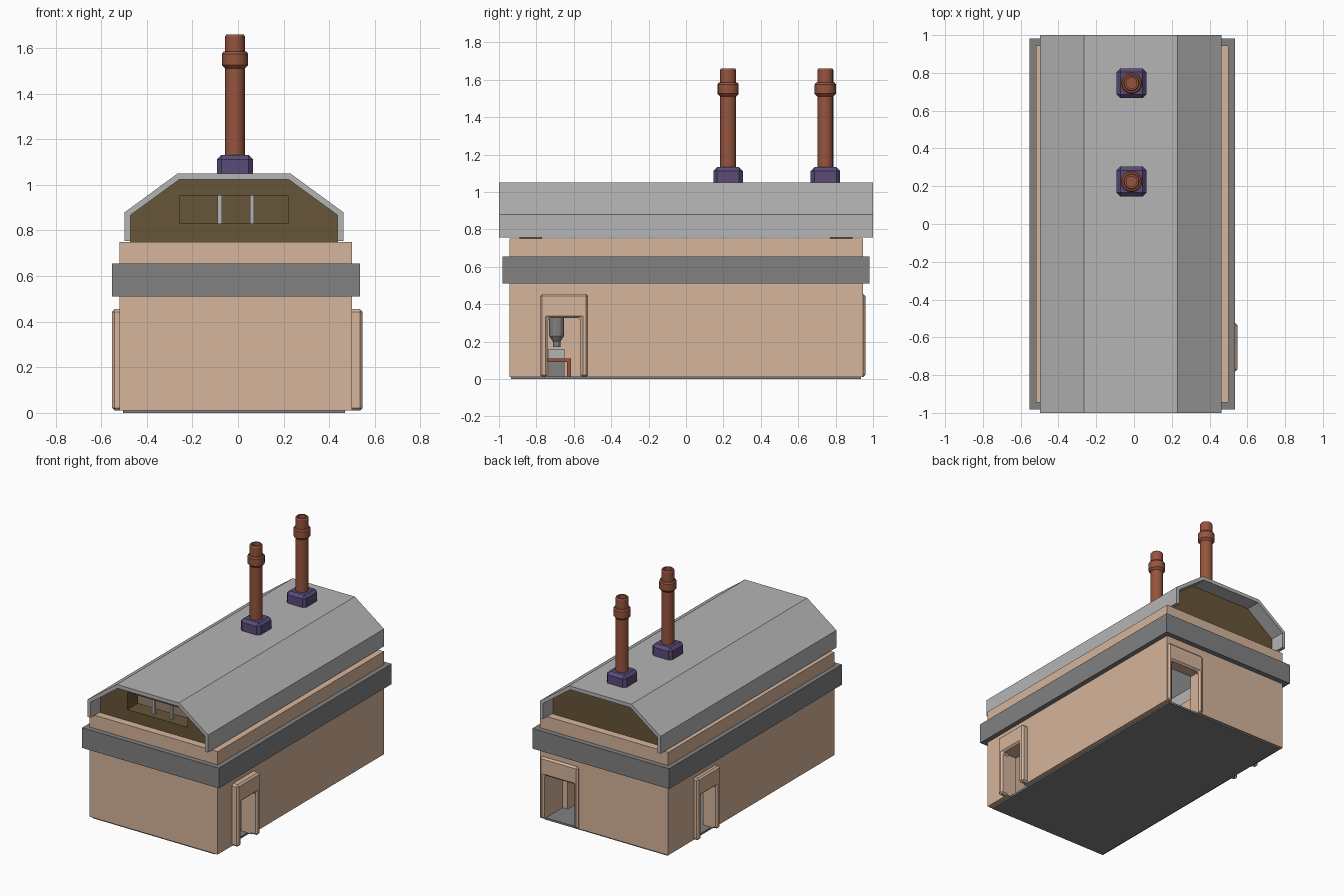
import bpy, bmesh
from math import pi, cos, sin
from mathutils import Matrix, Vector

if "Cube" in bpy.data.objects:
    bpy.data.objects.remove(bpy.data.objects["Cube"])


def mat(name, r, g, b):
    m = bpy.data.materials.new(name)
    m.diffuse_color = (r, g, b, 1)
    m.use_nodes = True
    m.node_tree.nodes["Principled BSDF"].inputs["Base Color"].default_value = m.diffuse_color
    return m


PEACH = mat("plaster", .67, .46, .33)
BAND = mat("dark_grey", .22, .22, .22)
ROOF = mat("roof_grey", .46, .46, .46)
OLIVE = mat("olive_brown", .135, .09, .04)
RUST = mat("rust", .30, .09, .048)
PURPLE = mat("purple", .10, .07, .19)


def make(name, bm, material):
    bmesh.ops.recalc_face_normals(bm, faces=bm.faces[:])
    me = bpy.data.meshes.new(name)
    bm.to_mesh(me)
    bm.free()
    ob = bpy.data.objects.new(name, me)
    bpy.context.collection.objects.link(ob)
    if material:
        me.materials.append(material)
    return ob


def prism(name, pts, y0, y1, material=None, matrix=None):
    """Extrude an (x, z) outline along y."""
    bm = bmesh.new()
    f = bm.faces.new([bm.verts.new((x, y0, z)) for x, z in pts])
    ext = bmesh.ops.extrude_face_region(bm, geom=[f])["geom"]
    bmesh.ops.translate(bm, vec=(0, y1 - y0, 0),
                        verts=[v for v in ext if isinstance(v, bmesh.types.BMVert)])
    if matrix:
        bm.transform(matrix)
    return make(name, bm, material)


def box(name, x0, x1, y0, y1, z0, z1, material=None, matrix=None):
    return prism(name, [(x0, z0), (x1, z0), (x1, z1), (x0, z1)], y0, y1, material, matrix)


def lathe(name, prof, x, y, material, n=16):
    """Revolve an (r, z) profile round a vertical axis."""
    bm = bmesh.new()
    rings = [[bm.verts.new((x + r * cos(2 * pi * i / n), y + r * sin(2 * pi * i / n), z))
              for i in range(n)] for r, z in prof]
    for a, b in zip(rings, rings[1:]):
        for i in range(n):
            j = (i + 1) % n
            bm.faces.new((a[i], a[j], b[j], b[i]))
    bm.faces.new(rings[0])
    bm.faces.new(rings[-1])
    ob = make(name, bm, material)
    bpy.context.view_layer.objects.active = ob
    ob.select_set(True)
    bpy.ops.object.shade_smooth_by_angle(angle=0.5)
    ob.select_set(False)
    return ob


def cut(ob, *cutters):
    for c in cutters:
        c.hide_render = True
        m = ob.modifiers.new("cut", "BOOLEAN")
        m.operation, m.solver, m.object = "DIFFERENCE", "EXACT", c
    dg = bpy.context.evaluated_depsgraph_get()
    me = bpy.data.meshes.new_from_object(ob.evaluated_get(dg))
    ob.modifiers.clear()
    ob.data = me
    for c in cutters:
        bpy.data.objects.remove(c)


def chamfer(ob, w):
    m = ob.modifiers.new("chamfer", "BEVEL")
    m.width, m.segments, m.limit_method = w, 1, "ANGLE"


# Doors: name, centre on wall face, rotation, half width, half opening, protrusion
doors = [("right_door", (.50, -.652), -pi / 2, .129, .088, .047),
         ("left_door", (-.52, .525), pi / 2, .129, .088, .033),
         ("back_door", (.343, .945), 0, .152, .118, .014)]
holes = []
for name, (x, y), ang, w, o, d in doors:
    M = Matrix.Translation((x, y, 0)) @ Matrix.Rotation(ang, 4, "Z")
    holes.append(box(name + "_hole", -o, o, -.2, .1, -.05, .325, None, M))
    arch = [(-w, .01), (-w, .455), (w, .455), (w, .01),
            (o, .01), (o, .325), (-o, .325), (-o, .01)]
    frame = prism(name + "_frame", arch, -.02, d, PEACH, M)
    chamfer(frame, .012)

# Hollow walls
walls = box("walls", -.52, .50, -.945, .945, .01, .75, PEACH)
cut(walls, box("room", -.44, .42, -.865, .865, -.1, .9), *holes)

# Floor slab
box("floor", -.505, .47, -.935, .935, 0, .014, BAND)

# Band round the walls
band = box("wall_band", -.553, .535, -.982, .982, .51, .655, BAND)
cut(band, box("band_core", -.515, .495, -.94, .94, .4, .8))

# Roof shell
outer = [(-.497, .755), (-.497, .88), (-.265, 1.05), (.23, 1.05), (.462, .88), (.462, .755)]
inner = [(-.472, .755), (-.472, .867), (-.257, 1.024), (.222, 1.024), (.437, .867), (.437, .755)]
prism("roof", outer + inner[::-1], -1, 1, ROOF)

# Gable ends, window in the front one
gable_pts = [(-.474, .745)] + inner[1:5] + [(.439, .745)]
gable = prism("front_gable", gable_pts, -.89, -.77, OLIVE)
cut(gable, box("window_hole", -.255, .22, -1, -.7, .83, .953))
prism("back_gable", gable_pts, .77, .89, OLIVE)
for i, x in enumerate((-.08, .062)):
    box(f"window_bar_{i}", x - .009, x + .009, -.85, -.83, .83, .953, ROOF)

# Chimneys
pipe = [(.043, 1.1), (.043, 1.51), (.057, 1.525), (.057, 1.575), (.05, 1.585), (.043, 1.585),
        (.043, 1.652), (.038, 1.66), (.028, 1.66), (.028, 1.56)]
for i, y in enumerate((.225, .745)):
    base = box(f"chimney_base_{i}", -.092, .066, y - .079, y + .079, 1.03, 1.132, PURPLE)
    chamfer(base, .02)
    lathe(f"chimney_pipe_{i}", pipe, -.013, y, RUST)

# Press standing inside the right door
box("press_base", -.05, .15, -.735, -.65, .014, .09, BAND)
box("press_table", -.07, .17, -.75, -.615, .09, .11, RUST)
box("press_leg", -.07, .17, -.635, -.615, .014, .09, RUST)
box("press_anvil", 0, .1, -.735, -.65, .11, .16, ROOF)
lathe("press_ram", [(.02, .17), (.02, .2), (.04, .23), (.04, .33)], .05, -.692, BAND, 12)
